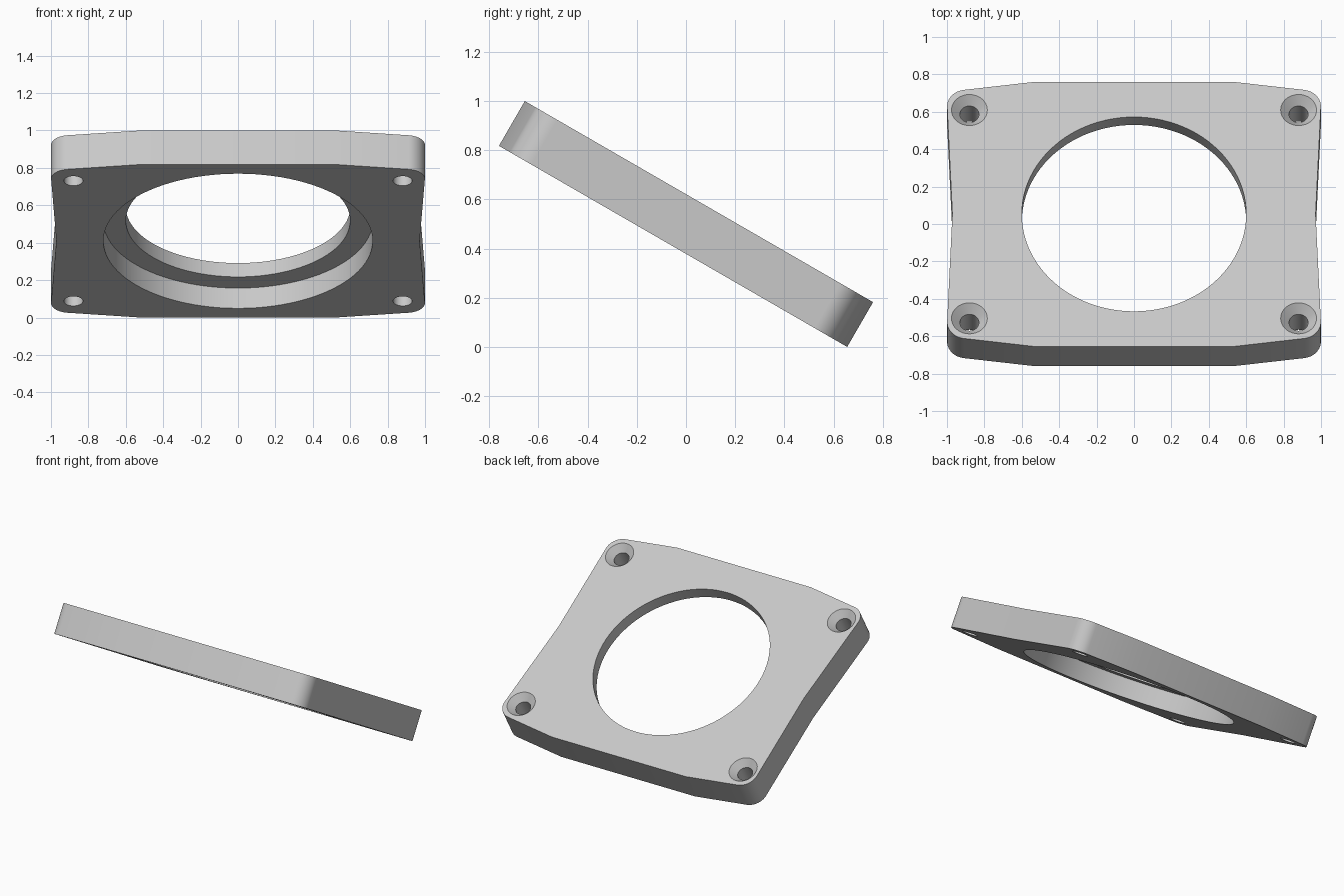
import bpy, bmesh
from math import sin, cos, pi, radians

if "Cube" in bpy.data.objects:
    bpy.data.objects.remove(bpy.data.objects["Cube"], do_unlink=True)

HALF = 0.105          # half the plate thickness
OVER = 0.02           # how far cutters reach past the faces


def make_object(name, bm):
    bmesh.ops.recalc_face_normals(bm, faces=bm.faces[:])
    mesh = bpy.data.meshes.new(name)
    bm.to_mesh(mesh)
    bm.free()
    obj = bpy.data.objects.new(name, mesh)
    bpy.context.collection.objects.link(obj)
    return obj


def add_turned(bm, profile, x, y, sides):
    """Closed solid of revolution from (radius, z) pairs, bottom to top."""
    rings = [[bm.verts.new((x + r * cos(2 * pi * i / sides),
                            y + r * sin(2 * pi * i / sides), z))
              for i in range(sides)] for r, z in profile]
    for low, high in zip(rings, rings[1:]):
        for i in range(sides):
            j = (i + 1) % sides
            bm.faces.new((low[i], low[j], high[j], high[i]))
    bm.faces.new(rings[0][::-1])
    bm.faces.new(rings[-1])


# Plate outline: one quarter mirrored around, waisted sides, rounded corners
right = [(0.53, -0.817), (1.003, -0.755), (0.971, 0), (1.003, 0.755), (0.53, 0.817)]
outline = right + [(-x, -y) for x, y in right]
bm = bmesh.new()
verts = [bm.verts.new((x, y, -HALF)) for x, y in outline]
bm.faces.new(verts)
corners = [v for v in verts if abs(v.co.x) > 1]
bmesh.ops.bevel(bm, geom=corners, offset=0.092, offset_type='OFFSET', segments=10,
                profile=0.5, affect='VERTICES')
top = bmesh.ops.extrude_face_region(bm, geom=bm.faces[:])
bmesh.ops.translate(bm, vec=(0, 0, 2 * HALF),
                    verts=[g for g in top["geom"] if isinstance(g, bmesh.types.BMVert)])
plate = make_object("mounting_plate", bm)

# Cutter: stepped centre bore and four countersunk screw holes
bm = bmesh.new()
step = 0.125 - HALF
add_turned(bm, [(0.72, -HALF - OVER), (0.72, step), (0.6, step), (0.6, HALF + OVER)],
           0, 0, 96)
for sx in (-1, 1):
    for sy in (-1, 1):
        add_turned(bm, [(0.051, -HALF - OVER), (0.051, HALF - 0.045),
                        (0.096, HALF), (0.096 + OVER, HALF + OVER)],
                   sx * 0.88, sy * 0.643, 32)
cutter = make_object("hole_cutter", bm)
cutter.hide_render = True

cut = plate.modifiers.new("holes", 'BOOLEAN')
cut.operation = 'DIFFERENCE'
cut.solver = 'EXACT'
cut.object = cutter
bpy.ops.object.select_all(action='DESELECT')
bpy.context.view_layer.objects.active = plate
plate.select_set(True)
bpy.ops.object.modifier_apply(modifier=cut.name)
bpy.data.objects.remove(cutter, do_unlink=True)

# Single grey finish
grey = bpy.data.materials.new("light_grey")
grey.use_nodes = True
colour = (0.58, 0.58, 0.58, 1)
grey.diffuse_color = colour
grey.node_tree.nodes["Principled BSDF"].inputs["Base Color"].default_value = colour
plate.data.materials.clear()
plate.data.materials.append(grey)

# Soft corners, crisp rims, plate leaning down towards the back
bpy.ops.object.shade_smooth_by_angle(angle=radians(25))
plate.rotation_euler = (radians(-30), 0, 0)
plate.location = (0, 0, 0.5)
